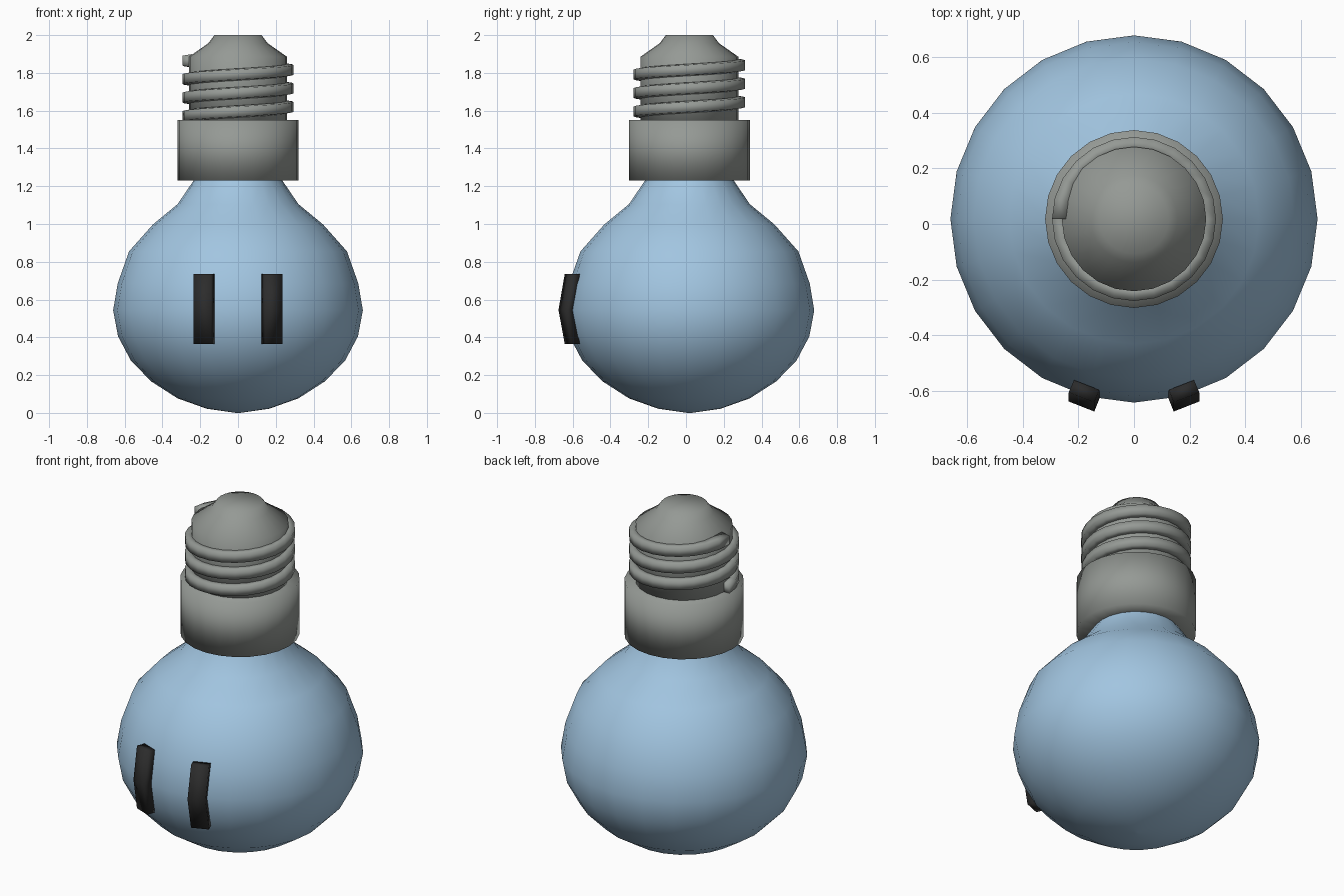
import bpy, bmesh, math

if "Cube" in bpy.data.objects:
    bpy.data.objects.remove(bpy.data.objects["Cube"])

CY = 0.018   # bulb axis sits slightly behind centre
SIDES = 24


def material(name, rgb):
    m = bpy.data.materials.new(name)
    m.diffuse_color = (*rgb, 1)
    m.use_nodes = True
    m.node_tree.nodes["Principled BSDF"].inputs["Base Color"].default_value = m.diffuse_color
    return m


glass = material("blue_glass", (0.36, 0.56, 0.75))
metal = material("grey_metal", (0.30, 0.32, 0.30))
black = material("black", (0.025, 0.025, 0.025))


def make(name, rings, mat, closed=False, cap_ends=True):
    """Skin a list of equal-length closed rings of points."""
    bm = bmesh.new()
    vr = [[bm.verts.new(p) for p in r] for r in rings]
    n = len(rings[0])
    for a, b in zip(vr, vr[1:]):
        for i in range(n):
            j = (i + 1) % n
            bm.faces.new((a[i], a[j], b[j], b[i]))
    if cap_ends:
        bm.faces.new(vr[0][::-1])
        bm.faces.new(vr[-1])
    bmesh.ops.remove_doubles(bm, verts=bm.verts, dist=1e-5)
    bmesh.ops.recalc_face_normals(bm, faces=bm.faces)
    for f in bm.faces:
        f.smooth = True
    me = bpy.data.meshes.new(name)
    bm.to_mesh(me)
    bm.free()
    me.materials.append(mat)
    ob = bpy.data.objects.new(name, me)
    bpy.context.collection.objects.link(ob)
    return ob


def polar(r, a, z):
    return (r * math.cos(a), CY + r * math.sin(a), z)


def lathe(name, profile, mat):
    rings = [[polar(r, 2 * math.pi * i / SIDES, z) for i in range(SIDES)]
             for r, z in profile]
    return make(name, rings, mat)


# Glass bulb
lathe("bulb", [(0.01, 0.0), (0.165, 0.022), (0.32, 0.077), (0.46, 0.167),
               (0.567, 0.277), (0.635, 0.405), (0.661, 0.543), (0.637, 0.685),
               (0.577, 0.855), (0.45, 0.998), (0.32, 1.105), (0.235, 1.23),
               (0.22, 1.27)], glass)

# Collar, threaded core and contact tip
lathe("collar", [(0.2, 1.23), (0.32, 1.23), (0.32, 1.55), (0.2, 1.55)], metal)
lathe("core", [(0.26, 1.53), (0.26, 1.885), (0.157, 1.957), (0.125, 2.0)], metal)

# Screw thread: a rectangular section swept up a three-turn helix
TURNS, PITCH, Z0 = 3, 0.098, 1.571
section = [(0.245, -0.034), (0.295, -0.026), (0.295, 0.026), (0.245, 0.034)]
rings = []
for i in range(TURNS * SIDES + 1):
    t = i / SIDES
    a = math.pi + 2 * math.pi * t
    rings.append([polar(r, a, Z0 + PITCH * t + dz) for r, dz in section])
make("thread", rings, metal)

# Two eyes: bars bent over the glass
for side, s in (("left", -1), ("right", 1)):
    rings = []
    for z, dy in ((0.365, 0.0), (0.545, -0.033), (0.735, 0.0)):
        rings.append([(s * x, y + dy, z) for x, y in
                      ((0.143, -0.642), (0.235, -0.606),
                       (0.216, -0.562), (0.125, -0.597))])
    make(side + "_eye", rings, black)
